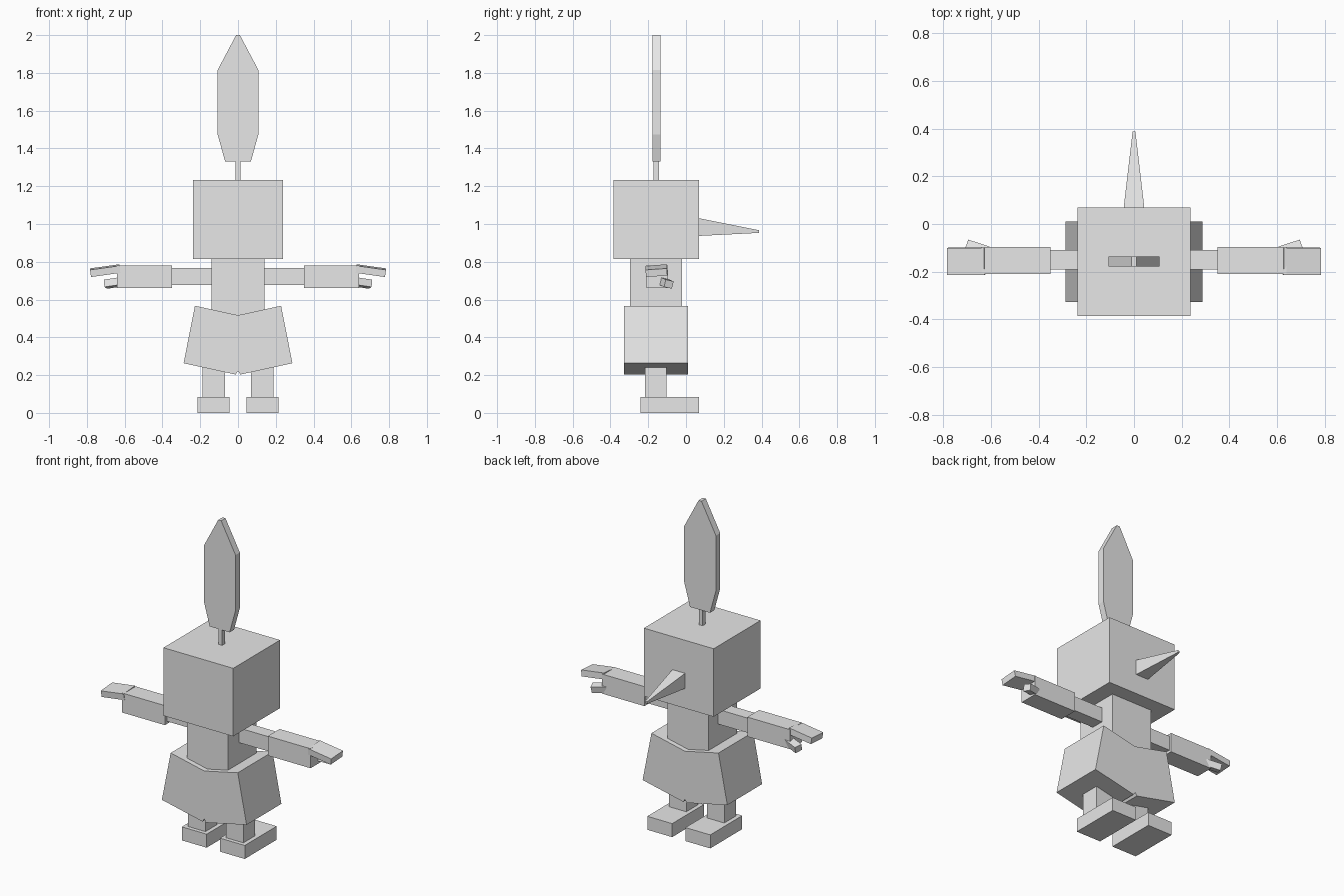
import bpy
import bmesh
from math import radians
from mathutils import Euler, Matrix, Vector

cube = bpy.data.objects.get("Cube")
if cube:
    bpy.data.objects.remove(cube, do_unlink=True)

GREY = (0.8, 0.8, 0.8, 1)
grey = bpy.data.materials.new("plain grey")
grey.use_nodes = True
grey.diffuse_color = GREY
grey.node_tree.nodes["Principled BSDF"].inputs["Base Color"].default_value = GREY


def finish(name, bm, mirror=False):
    bmesh.ops.recalc_face_normals(bm, faces=bm.faces)
    mesh = bpy.data.meshes.new(name)
    bm.to_mesh(mesh)
    bm.free()
    mesh.materials.append(grey)
    obj = bpy.data.objects.new(name, mesh)
    bpy.context.collection.objects.link(obj)
    if mirror:
        obj.modifiers.new("Mirror", "MIRROR").use_mirror_merge = False
    return obj


def box(name, x, y, z, mirror=False, tilt=(0, 0, 0)):
    """Box between (min, max) pairs, turned about its centre by tilt degrees."""
    bm = bmesh.new()
    centre = Vector((sum(x), sum(y), sum(z))) / 2
    size = (x[1] - x[0], y[1] - y[0], z[1] - z[0])
    turn = Euler([radians(a) for a in tilt]).to_matrix().to_4x4()
    matrix = Matrix.Translation(centre) @ turn @ Matrix.Diagonal((*size, 1))
    bmesh.ops.create_cube(bm, size=1, matrix=matrix)
    return finish(name, bm, mirror)


def plate(name, half, y):
    """Symmetric front profile, given as its +x half, extruded along y."""
    outline = half + [(-px, pz) for px, pz in reversed(half) if px > 0]
    bm = bmesh.new()
    face = bm.faces.new([bm.verts.new((px, y[0], pz)) for px, pz in outline])
    out = bmesh.ops.extrude_face_region(bm, geom=[face])["geom"]
    moved = [v for v in out if isinstance(v, bmesh.types.BMVert)]
    bmesh.ops.translate(bm, verts=moved, vec=(0, y[1] - y[0], 0))
    return finish(name, bm)


# Head, torso and skirt
box("head", (-0.237, 0.237), (-0.385, 0.07), (0.815, 1.233))
box("torso", (-0.14, 0.14), (-0.297, -0.02), (0.5, 0.815))
plate("skirt", [(0, 0.222), (0.012, 0.203), (0.288, 0.263),
                (0.228, 0.567), (0, 0.517)], (-0.328, 0.01))

# Pointed nose, tapering towards +y
nose = bmesh.new()
rings = []
for w, y, low, high in ((0.043, 0.07, 0.937, 1.03), (0.006, 0.387, 0.953, 0.967)):
    rings.append([nose.verts.new(p) for p in
                  ((-w, y, low), (w, y, low), (w, y, high), (-w, y, high))])
    nose.faces.new(rings[-1])
for i in range(4):
    j = (i + 1) % 4
    nose.faces.new((rings[0][i], rings[0][j], rings[1][j], rings[1][i]))
finish("nose", nose)

# Feather on top of the head
box("feather_stem", (-0.013, 0.013), (-0.173, -0.143), (1.23, 1.335))
plate("feather", [(0.068, 1.33), (0.108, 1.475), (0.108, 1.815), (0.01, 2.0)],
      (-0.178, -0.136))

# Arms and hands
box("upper_arms", (0.135, 0.355), (-0.19, -0.11), (0.676, 0.766), True)
box("forearms", (0.35, 0.64), (-0.21, -0.096), (0.66, 0.78), True)
box("fingers", (0.625, 0.782), (-0.213, -0.1), (0.734, 0.772), True, (4, 8, 0))
box("thumbs", (0.61, 0.704), (-0.128, -0.083), (0.668, 0.708), True, (-12, 8, 18))

# Legs and feet
box("legs", (0.07, 0.188), (-0.216, -0.103), (0.08, 0.24), True)
box("feet", (0.045, 0.214), (-0.24, 0.07), (0, 0.083), True)
